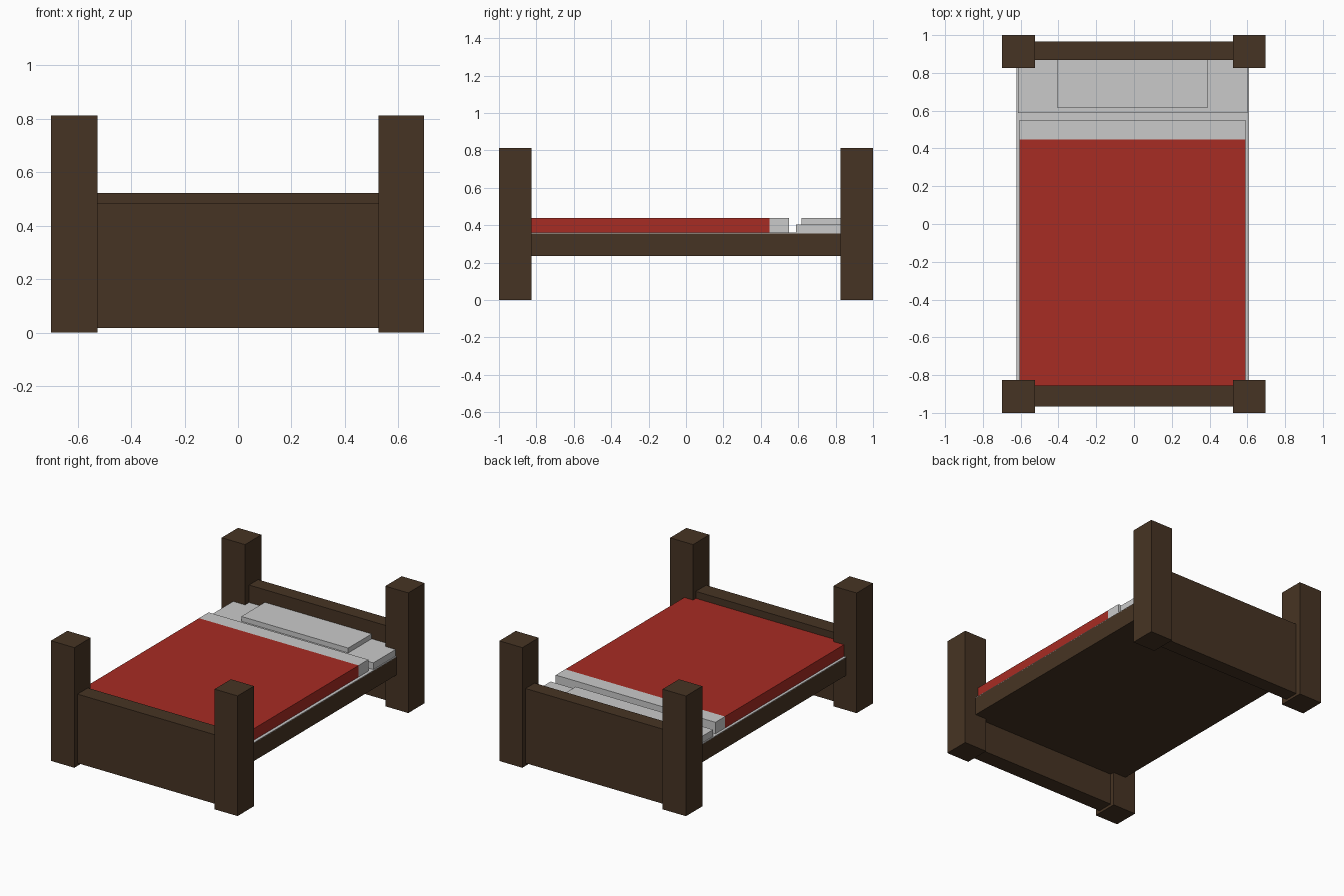
import bpy
import bmesh

cube = bpy.data.objects.get("Cube")
if cube:
    bpy.data.objects.remove(cube, do_unlink=True)


def material(name, rgb):
    mat = bpy.data.materials.new(name)
    mat.use_nodes = True
    color = (*rgb, 1)
    mat.diffuse_color = color
    bsdf = mat.node_tree.nodes["Principled BSDF"]
    bsdf.inputs["Base Color"].default_value = color
    bsdf.inputs["Roughness"].default_value = 0.8
    return mat


wood = material("dark wood", (0.062, 0.034, 0.017))
red = material("red blanket", (0.39, 0.025, 0.017))
white = material("white linen", (0.59, 0.59, 0.59))


def box(name, mat, x, y, z):
    """Box spanning the given (min, max) ranges."""
    bm = bmesh.new()
    bmesh.ops.create_cube(bm, size=1)
    for v in bm.verts:
        v.co = [r[0] if c < 0 else r[1] for c, r in zip(v.co, (x, y, z))]
    mesh = bpy.data.meshes.new(name)
    bm.to_mesh(mesh)
    bm.free()
    mesh.materials.append(mat)
    obj = bpy.data.objects.new(name, mesh)
    bpy.context.collection.objects.link(obj)
    return obj


# Four corner posts
for side, x in (("right", (-0.7, -0.525)), ("left", (0.525, 0.697))):
    for end, y in (("front", (-1, -0.825)), ("back", (0.825, 1))):
        box(f"{end}_{side}_post", wood, x, y, (0, 0.813))

# End boards
board_x = (-0.53, 0.53)
box("footboard", wood, board_x, (-0.965, -0.855), (0.018, 0.485))
box("headboard", wood, board_x, (0.868, 0.965), (0.018, 0.523))

# Bed base with a thin sheet over it
base_x, base_y = (-0.622, 0.61), (-0.86, 0.87)
box("bed_base", wood, base_x, base_y, (0.235, 0.356))
box("sheet", white, base_x, base_y, (0.356, 0.36))

# Blanket with its folded-back white end
cover_x, cover_z = (-0.605, 0.59), (0.36, 0.438)
box("blanket", red, cover_x, (-0.857, 0.447), cover_z)
box("blanket_fold", white, cover_x, (0.447, 0.55), cover_z)

# Stacked pillows
box("lower_pillow", white, (-0.614, 0.602), (0.587, 0.87), (0.36, 0.405))
box("upper_pillow", white, (-0.407, 0.393), (0.617, 0.87), (0.405, 0.438))
